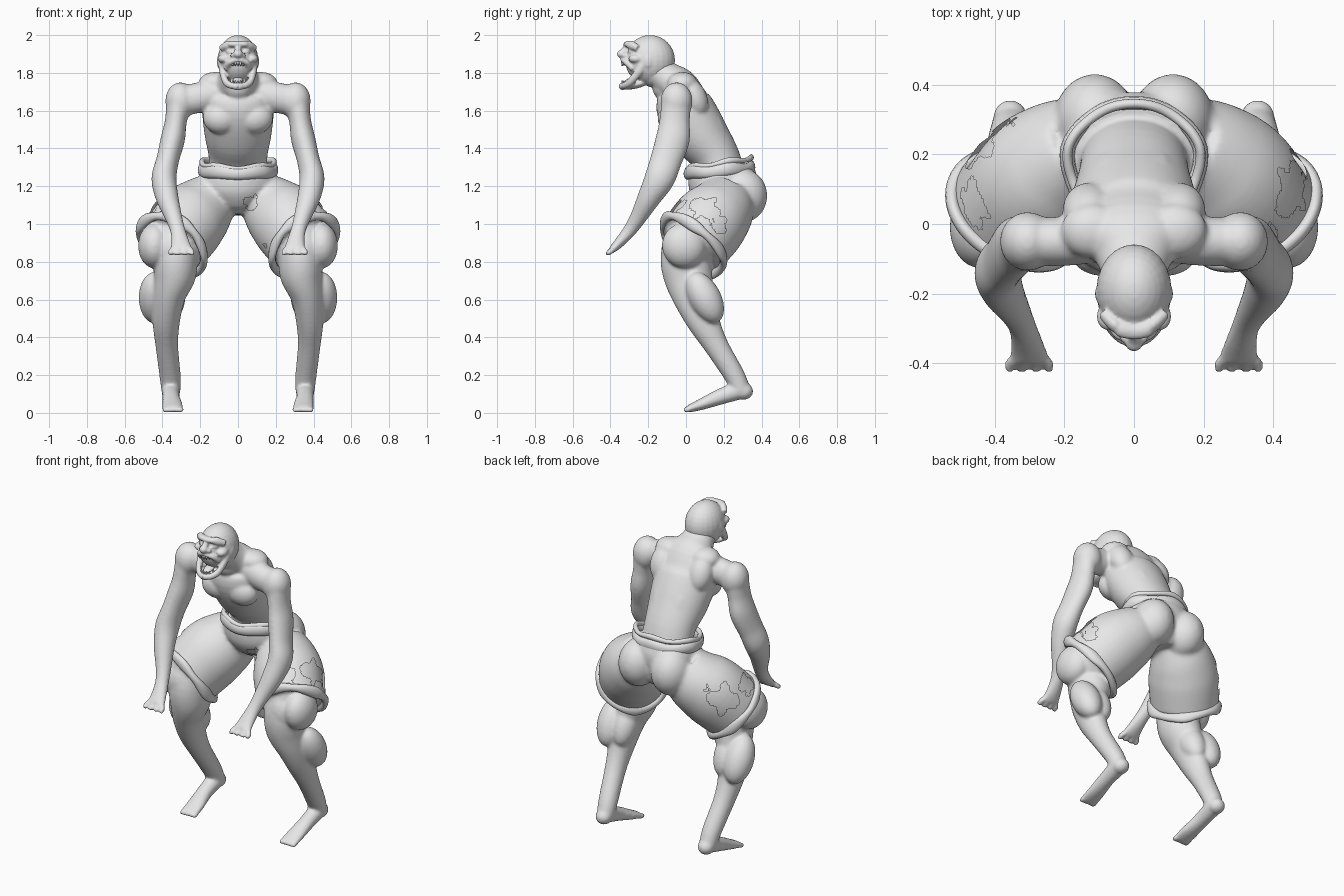
import bpy, bmesh, math
from mathutils import Vector, Matrix

cube = bpy.data.objects.get("Cube")
if cube:
    bpy.data.objects.remove(cube)

clay = bpy.data.materials.new("light grey")
clay.use_nodes = True
clay.diffuse_color = (0.8, 0.8, 0.8, 1)
clay.node_tree.nodes["Principled BSDF"].inputs["Base Color"].default_value = (0.8, 0.8, 0.8, 1)

BOTH = (1, -1)


def ball(bm, centre, radii, tilt=0, sides=BOTH):
    """Ellipsoid, tilted about x, repeated for each side."""
    for s in sides:
        place = Matrix.Translation((s * centre[0], centre[1], centre[2]))
        turn = Matrix.Rotation(math.radians(tilt), 4, 'X')
        size = Matrix.Diagonal((*radii, 1))
        bmesh.ops.create_uvsphere(bm, u_segments=24, v_segments=16, radius=1,
                                  matrix=place @ turn @ size)


def spline(points, steps, closed=False):
    """Smooth path through tuples of any length."""
    n, out = len(points), []
    for i in range(n if closed else n - 1):
        pick = [points[(i + k) % n] if closed else points[min(max(i + k, 0), n - 1)]
                for k in (-1, 0, 1, 2)]
        for j in range(steps):
            t = j / steps
            out.append([b + t / 2 * (c - a + t * (2 * a - 5 * b + 4 * c - d
                        + t * (3 * (b - c) + d - a))) for a, b, c, d in zip(*pick)])
    return out if closed else out + [list(points[-1])]


def limb(bm, points, sides=BOTH, closed=False, segments=36, grow=0):
    """Tube of ellipses: x, y, z, sideways radius, other radius."""
    path = spline(points, 5, closed)
    for s in sides:
        rings = []
        for i, p in enumerate(path):
            ahead = path[(i + 1) % len(path)] if closed else path[min(i + 1, len(path) - 1)]
            behind = path[i - 1] if closed else path[max(i - 1, 0)]
            along = (Vector(ahead[:3]) - Vector(behind[:3])).normalized()
            hint = Vector((0, 0, 1)) if closed else Vector((1, 0, 0))
            if abs(along.dot(hint)) > 0.9:
                hint = Vector((0, 0, 1))
            across = (hint - along * hint.dot(along)).normalized()
            other = along.cross(across)
            ring = []
            for k in range(segments):
                a = math.tau * k / segments
                v = (Vector(p[:3]) + across * math.cos(a) * (p[3] + grow)
                     + other * math.sin(a) * (p[4] + grow))
                ring.append(bm.verts.new((s * v.x, v.y, v.z)))
            rings.append(ring)
        pairs = list(zip(rings, rings[1:]))
        if closed:
            pairs.append((rings[-1], rings[0]))
        else:
            bm.faces.new(rings[0])
            bm.faces.new(rings[-1])
        for low, high in pairs:
            for k in range(segments):
                n = (k + 1) % segments
                bm.faces.new((low[k], low[n], high[n], high[k]))


def finish(name, bm, voxel=0, smooth=0, tears=()):
    """Fuse the pieces, relax them, open torn holes and shade."""
    bmesh.ops.recalc_face_normals(bm, faces=bm.faces)
    mesh = bpy.data.meshes.new(name)
    bm.to_mesh(mesh)
    bm.free()
    obj = bpy.data.objects.new(name, mesh)
    bpy.context.collection.objects.link(obj)
    if voxel:
        fuse = obj.modifiers.new("fuse", 'REMESH')
        fuse.mode, fuse.voxel_size = 'VOXEL', voxel
        relax = obj.modifiers.new("relax", 'SMOOTH')
        relax.factor, relax.iterations = 0.5, smooth
        bpy.context.view_layer.update()
        graph = bpy.context.evaluated_depsgraph_get()
        obj.data = bpy.data.meshes.new_from_object(obj.evaluated_get(graph))
        obj.modifiers.clear()
    if tears:
        cut = bmesh.new()
        cut.from_mesh(obj.data)
        doomed = []
        for f in cut.faces:
            for spot, size in tears:
                d = f.calc_center_median() - Vector(spot)
                ragged = 1 + 0.25 * math.sin(4 * math.atan2(d.z, d.y + d.x) + spot[1] * 30)
                if d.length < size * ragged:
                    doomed.append(f)
                    break
        bmesh.ops.delete(cut, geom=doomed, context='FACES')
        cut.to_mesh(obj.data)
        cut.free()
    obj.data.materials.clear()
    obj.data.materials.append(clay)
    for f in obj.data.polygons:
        f.use_smooth = True


def hips(bm, grow=0):
    """Pelvis, buttocks and thighs, shared by the body and the shorts."""
    limb(bm, [(0, .18, 1.29, .18, .16), (0, .2, 1.2, .19, .17), (0, .22, 1.1, .11, .13),
              (0, .22, 1.05, .06, .09)], sides=(1,), grow=grow)
    ball(bm, (.112, .298, 1.15), (.105 + grow, .12 + grow, .13 + grow))
    limb(bm, [(.13, .22, 1.14, .13, .14), (.2, .18, 1.07, .17, .17), (.27, .12, 1, .19, .19),
              (.35, .03, .89, .18, .185)], grow=grow)


# Body: torso, arms and legs fused into one skin
bm = bmesh.new()
limb(bm, [(0, .2, 1.2, .16, .13), (0, .16, 1.35, .155, .125), (0, .07, 1.48, .178, .15),
          (0, -.01, 1.62, .19, .15), (0, -.04, 1.72, .17, .11), (0, -.1, 1.77, .11, .09),
          (0, -.18, 1.83, .08, .08)], sides=(1,))
ball(bm, (.088, -.075, 1.56), (.098, .075, .085))
ball(bm, (0, -.11, 1.73), (.08, .07, .08), sides=(1,))
ball(bm, (.13, .04, 1.67), (.075, .07, .11), 25)
ball(bm, (.12, -.02, 1.745), (.09, .08, .06))
ball(bm, (.07, .09, 1.5), (.065, .11, .2), 28)
limb(bm, [(.1, -.04, 1.69, .08, .07), (.2, -.05, 1.67, .08, .07), (.31, -.05, 1.65, .08, .07)])
ball(bm, (.305, -.05, 1.65), (.08, .085, .1))
# Arms and palms
limb(bm, [(.31, -.05, 1.66, .07, .08), (.328, -.06, 1.55, .058, .08), (.345, -.07, 1.45, .064, .09),
          (.372, -.105, 1.34, .06, .084), (.392, -.14, 1.24, .066, .08),
          (.375, -.195, 1.14, .06, .062), (.342, -.25, 1.04, .046, .045),
          (.32, -.295, .97, .04, .036), (.305, -.35, .905, .048, .028), (.3, -.39, .865, .06, .02)])
for k in range(4):
    x = .245 + k * .037
    limb(bm, [(x * .5 + .15, -.37, .885, .014, .016), (x, -.4, .855, .015, .017),
              (x, -.423, .838, .012, .013)], segments=10)
# Legs
hips(bm)
limb(bm, [(.33, .05, .93, .15, .16), (.33, 0, .83, .12, .135), (.335, .01, .73, .112, .13),
          (.365, .04, .62, .087, .112), (.38, .09, .49, .073, .088), (.377, .158, .36, .06, .065),
          (.36, .255, .2, .056, .055), (.355, .29, .12, .051, .051)])
ball(bm, (.442, -.01, .885), (.087, .117, .12), 20)
ball(bm, (.345, -.05, .865), (.093, .08, .12))
ball(bm, (.44, .1, .61), (.086, .085, .148), 28)
ball(bm, (.353, .09, .62), (.075, .08, .14), 28)
ball(bm, (.29, -.01, .74), (.065, .08, .08))
# Feet, heels raised
ball(bm, (.355, .305, .115), (.049, .051, .046))
limb(bm, [(.355, .28, .12, .05, .05), (.355, .18, .085, .046, .042), (.348, .08, .045, .054, .03),
          (.345, .01, .02, .058, .019)])
for k in range(5):
    ball(bm, (.3 + k * .022, .005, .016), (.013, .022, .015))
finish("body", bm, .009, 7)

# Torn shorts over the hips and thighs
bm = bmesh.new()
hips(bm, .013)
finish("torn_shorts", bm, .011, 8, [
    ((.45, .1, 1.08), .07), ((.46, .17, 1), .045), ((.37, -.04, 1.08), .05),
    ((.07, .07, 1.12), .04), ((.17, .0, .9), .03), ((-.42, .23, 1.03), .08),
    ((-.33, .27, 1.09), .03), ((-.46, .06, 1.07), .06)])

# Rolled cuffs at the hems
for side, label in ((1, "left"), (-1, "right")):
    bm = bmesh.new()
    axis = Vector((.48, -.58, -.65)).normalized()
    u = axis.cross(Vector((0, 0, 1))).normalized()
    w = axis.cross(u)
    loop = []
    for k in range(16):
        a = math.tau * k / 16
        p = Vector((.346, .033, .892)) + u * .194 * math.cos(a) + w * .198 * math.sin(a)
        p += axis * .012 * math.sin(2 * a)
        loop.append((p.x, p.y, p.z, .028 + .007 * math.sin(5 * a), .02))
    limb(bm, loop, sides=(side,), closed=True, segments=12)
    finish(label + "_cuff", bm)

# Waistband: rolled cloth and a looser strand behind it
for name, rise, tilt, thick, depth in (("waistband", 1.283, .012, .035, .022),
                                       ("waist_cord", 1.322, .025, .015, .014)):
    bm = bmesh.new()
    loop = []
    for k in range(24):
        a = math.tau * k / 24
        wave = .005 * math.sin(5 * a)
        loop.append(((.19 + wave) * math.cos(a), .177 + .168 * math.sin(a),
                     rise + tilt * math.sin(a) + wave, thick + wave / 2, depth))
    limb(bm, loop, sides=(1,), closed=True, segments=12)
    finish(name, bm)

# Head: skull, brow, cheeks, nose and open jaw
bm = bmesh.new()
ball(bm, (0, -.19, 1.867), (.108, .132, .133), sides=(1,))
ball(bm, (0, -.16, 1.8), (.085, .09, .08), sides=(1,))
limb(bm, [(-.088, -.255, 1.93, .018, .018), (-.05, -.295, 1.95, .018, .024),
          (0, -.308, 1.952, .016, .024), (.05, -.295, 1.95, .018, .024),
          (.088, -.255, 1.93, .018, .018)], sides=(1,), segments=12)
limb(bm, [(0, -.3, 1.945, .016, .016), (0, -.325, 1.92, .018, .018), (0, -.34, 1.9, .024, .02)],
     sides=(1,), segments=12)
ball(bm, (0, -.341, 1.9), (.025, .025, .022), sides=(1,))
ball(bm, (.023, -.325, 1.893), (.018, .018, .015))
ball(bm, (.075, -.265, 1.875), (.032, .04, .024))
ball(bm, (.043, -.288, 1.913), (.022, .02, .018))
ball(bm, (.1, -.2, 1.86), (.012, .025, .035))
limb(bm, [(.062, -.28, 1.82, .016, .016), (.045, -.315, 1.855, .016, .016),
          (.0, -.332, 1.87, .015, .018)], segments=12)
limb(bm, [(.087, -.22, 1.85, .018, .025), (.082, -.255, 1.8, .016, .022),
          (.064, -.295, 1.752, .018, .02), (.036, -.325, 1.733, .018, .018),
          (0, -.34, 1.728, .02, .02)], segments=12)
ball(bm, (0, -.27, 1.737), (.06, .07, .021), 12, sides=(1,))
finish("head", bm, .006, 4)

# Tongue
bm = bmesh.new()
ball(bm, (0, -.285, 1.762), (.027, .045, .014), 15, sides=(1,))
finish("tongue", bm)

# Teeth: upper and lower rows, larger fangs at the corners
for row, z, way in (("upper_teeth", 1.848, -1), ("lower_teeth", 1.749, 1)):
    bm = bmesh.new()
    for k in range(-3, 4):
        long = .042 if abs(k) == 3 else .022
        spot = (k * .014, -.337 + .0035 * k * k, z)
        place = Matrix.Translation(spot) @ Matrix.Rotation(0 if way > 0 else math.pi, 4, 'X')
        bmesh.ops.create_cone(bm, cap_ends=True, segments=8, radius1=.008, radius2=.003,
                              depth=long, matrix=place)
    finish(row, bm)
